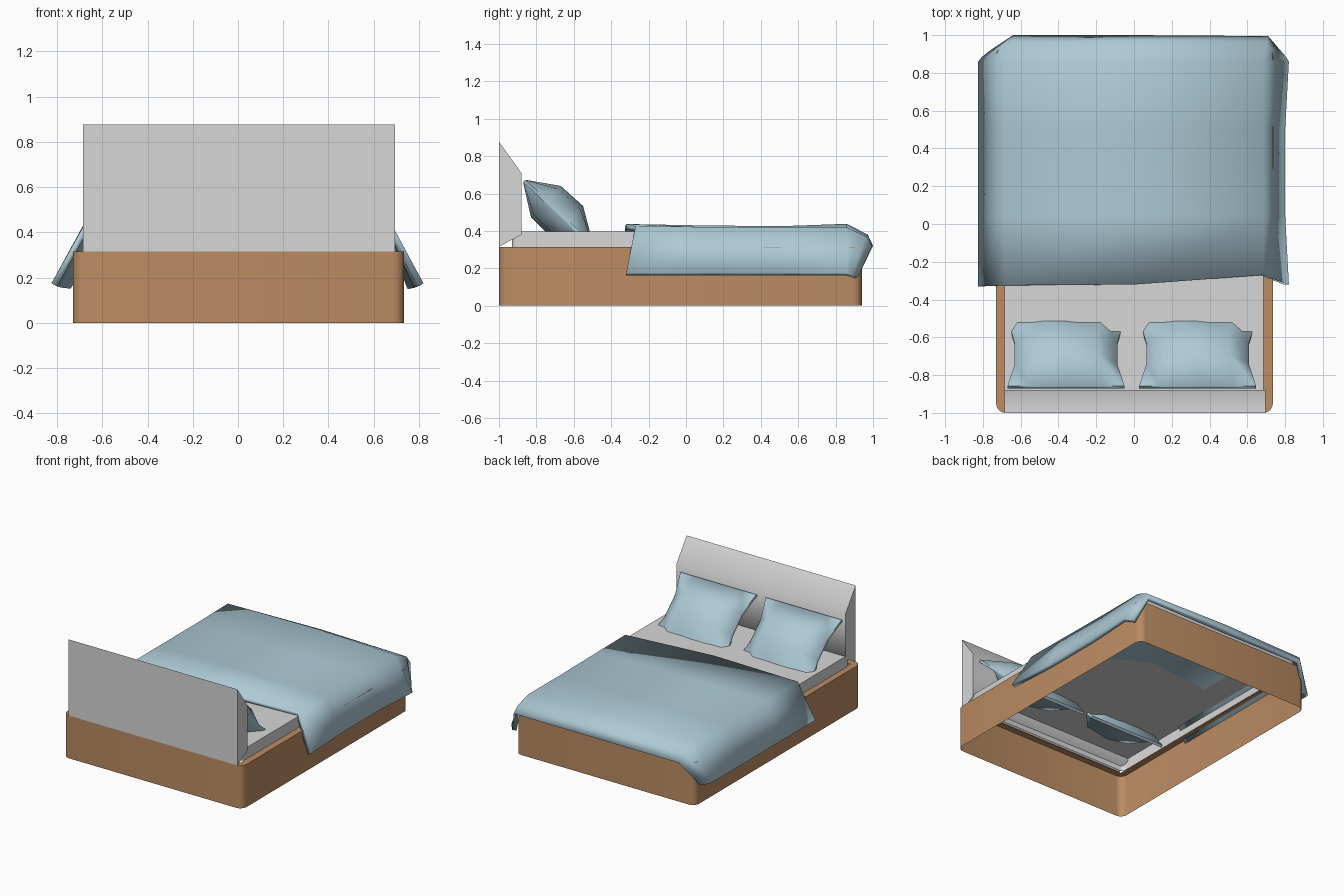
import bpy, bmesh, math

if "Cube" in bpy.data.objects:
    bpy.data.objects.remove(bpy.data.objects["Cube"])


def material(name, rgb):
    m = bpy.data.materials.new(name)
    m.diffuse_color = (*rgb, 1)
    m.use_nodes = True
    m.node_tree.nodes["Principled BSDF"].inputs["Base Color"].default_value = m.diffuse_color
    return m


wood = material("warm wood", (0.50, 0.265, 0.125))
grey = material("light grey fabric", (0.68, 0.68, 0.68))
blue = material("pale blue bedding", (0.42, 0.595, 0.675))


def finish(bm, name, mat, angle, recalc=True):
    if recalc:
        bmesh.ops.recalc_face_normals(bm, faces=bm.faces)
    me = bpy.data.meshes.new(name)
    bm.to_mesh(me)
    bm.free()
    me.materials.append(mat)
    ob = bpy.data.objects.new(name, me)
    bpy.context.collection.objects.link(ob)
    bpy.ops.object.select_all(action='DESELECT')
    bpy.context.view_layer.objects.active = ob
    ob.select_set(True)
    bpy.ops.object.shade_smooth_by_angle(angle=math.radians(angle))
    return ob


def open_box(x0, x1, y0, y1, z0, z1, radius, rim=0):
    """Box with rounded upright corners and no floor; rim leaves only a ledge on top."""
    bm = bmesh.new()
    bmesh.ops.create_cube(bm, size=1)
    for v in bm.verts:
        v.co = ((x0 + x1) / 2 + v.co.x * (x1 - x0),
                (y0 + y1) / 2 + v.co.y * (y1 - y0),
                (z0 + z1) / 2 + v.co.z * (z1 - z0))
    upright = [e for e in bm.edges if abs(e.verts[0].co.z - e.verts[1].co.z) > 0.01]
    bmesh.ops.bevel(bm, geom=upright, offset=radius, segments=4, profile=0.5, affect='EDGES')
    bm.normal_update()
    bmesh.ops.delete(bm, geom=[f for f in bm.faces if f.normal.z < -0.9], context='FACES')
    if rim:
        top = [f for f in bm.faces if f.normal.z > 0.9]
        bmesh.ops.inset_region(bm, faces=top, thickness=rim)
        bmesh.ops.delete(bm, geom=top, context='FACES')
    return bm


def grid_faces(bm, rows, flip=False):
    for a, b in zip(rows, rows[1:]):
        for i in range(len(a) - 1):
            q = [a[i], a[i + 1], b[i + 1], b[i]]
            bm.faces.new(q[::-1] if flip else q)


# bed frame: thin walls with a narrow top ledge, open underneath
finish(open_box(-0.73, 0.735, -1.0, 0.94, 0, 0.315, 0.05, rim=0.05), "bed_frame", wood, 35, False)

# mattress: top and sides only
finish(open_box(-0.685, 0.685, -0.93, 0.89, 0.315, 0.398, 0.03), "mattress", grey, 35, False)

# headboard: side profile extruded across the bed
bm = bmesh.new()
profile = [(-1, 0.315), (-0.88, 0.38), (-0.88, 0.71), (-1, 0.877)]
ends = [[bm.verts.new((x, y, z)) for y, z in profile] for x in (-0.685, 0.695)]
for i in range(4):
    j = (i + 1) % 4
    bm.faces.new((ends[0][i], ends[0][j], ends[1][j], ends[1][i]))
for e in ends:
    bm.faces.new(e)
finish(bm, "headboard", grey, 65)


# pillows: two bulged sheets sharing a pinched seam, leaning on the headboard
def pillow(name, cx):
    bm = bmesh.new()
    along = [(0, 0, 0.31), (0.16, 0.96, 0.272), (0.32, 1.0, 0.272), (0.50, 0, 0.31)]
    across = [(-1, 0), (-0.62, 0.8), (0, 1), (0.62, 0.8), (1, 0)]
    sheets = []
    for side in (1, -1):
        rows = []
        for t, ht, half in along:
            row = []
            for u, hu in across:
                h = side * (0.009 + 0.111 * ht * hu)
                row.append(bm.verts.new((cx + u * half,
                                         -0.865 + 0.725 * t + 0.69 * h,
                                         0.667 - 0.69 * t + 0.725 * h)))
            rows.append(row)
        grid_faces(bm, rows, flip=side > 0)
        sheets.append(rows)
    a, b = [r[0] + [row[-1] for row in r[1:]] + r[-1][-2::-1] + [row[0] for row in r[-2:0:-1]]
            for r in sheets]
    for i in range(len(a)):
        j = (i + 1) % len(a)
        bm.faces.new((a[i], a[j], b[j], b[i]))
    finish(bm, name, blue, 60)


pillow("left_pillow", -0.36)
pillow("right_pillow", 0.337)

# duvet: rows from head to foot, draped over both sides
bm = bmesh.new()
rows = [[(-0.825, -0.33, 0.175), (-0.685, -0.325, 0.425), (0, -0.32, 0.437),
         (0.685, -0.27, 0.425), (0.82, -0.32, 0.175)]]
for y, zl, zm, zr, xr in ((0.05, 0.425, 0.43, 0.422, 0.80), (0.5, 0.425, 0.425, 0.417, 0.80),
                          (0.86, 0.43, 0.438, 0.418, 0.82)):
    rows.append([(-0.825, y, 0.175), (-0.685, y, zl), (0, y, zm), (0.685, y, zr), (xr, y, 0.175)])
rows.append([(-0.805, 0.885, 0.165), (-0.665, 0.965, 0.37), (0, 0.972, 0.38),
             (0.70, 0.965, 0.37), (0.805, 0.885, 0.165)])
rows.append([(-0.76, 0.92, 0.155), (-0.64, 1.0, 0.32), (0, 1.0, 0.32),
             (0.71, 0.995, 0.32), (0.775, 0.92, 0.155)])
grid_faces(bm, [[bm.verts.new(p) for p in r] for r in rows])
duvet = finish(bm, "duvet", blue, 70, False)
solid = duvet.modifiers.new("thickness", 'SOLIDIFY')
solid.thickness = 0.03
solid.offset = -1
